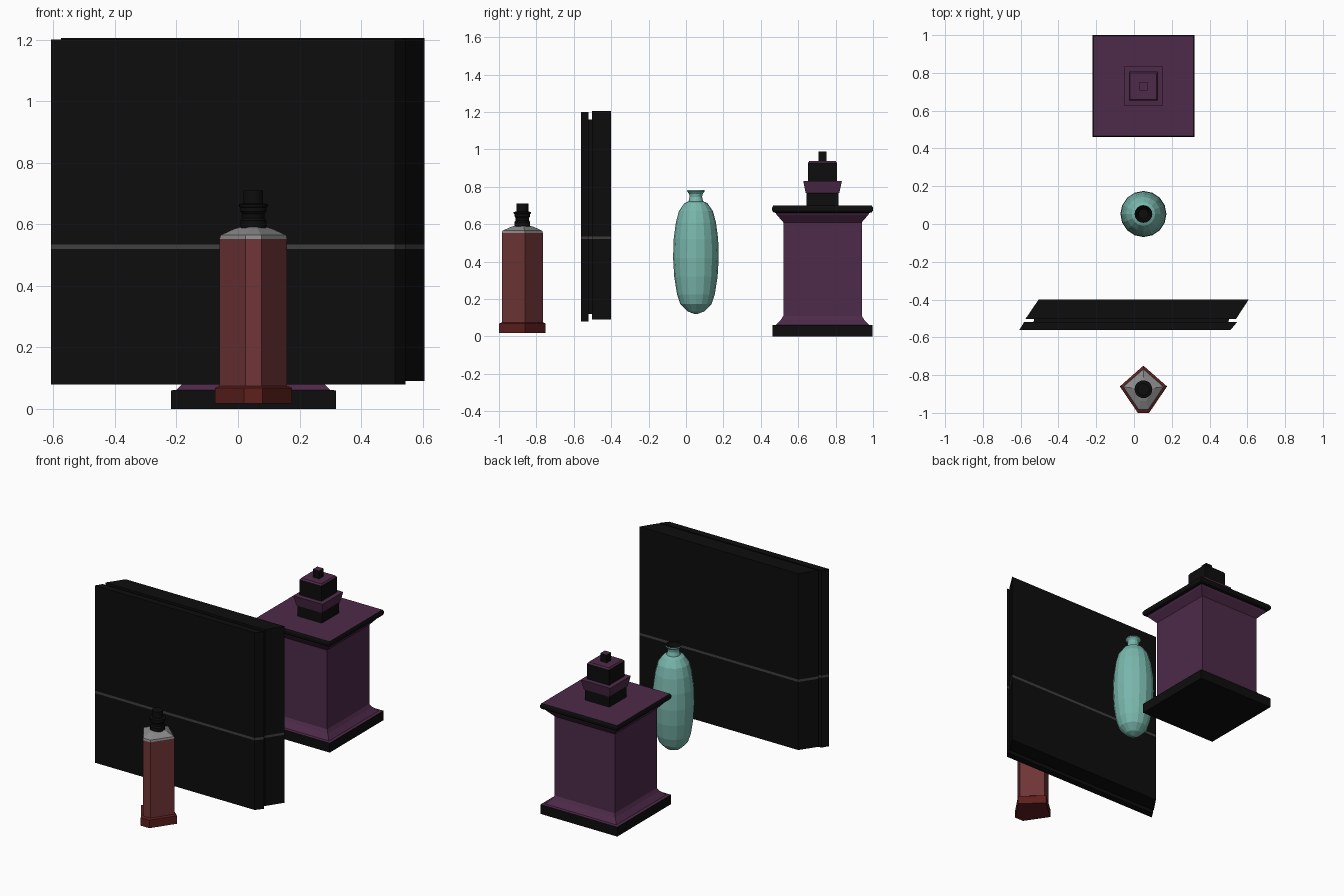
import bpy, bmesh, math

if "Cube" in bpy.data.objects:
    bpy.data.objects.remove(bpy.data.objects["Cube"])


def make_mat(name, r, g, b):
    m = bpy.data.materials.new(name)
    m.diffuse_color = (r, g, b, 1)
    m.use_nodes = True
    m.node_tree.nodes["Principled BSDF"].inputs["Base Color"].default_value = m.diffuse_color
    return m


BLACK = make_mat("black", .004, .004, .004)
PURPLE = make_mat("purple", .075, .023, .066)
TEAL = make_mat("teal", .19, .47, .41)
RED = make_mat("red", .16, .035, .038)
DARK_RED = make_mat("dark_red", .11, .014, .012)
GREY = make_mat("grey", .25, .25, .25)
STRIPE = make_mat("stripe_grey", .05, .05, .05)


def loft(name, outline, rings, at=(0, 0)):
    """Stack scaled copies of an outline; each ring is (scale, z, material above it)."""
    mats = list(dict.fromkeys(r[2] for r in rings))
    bm = bmesh.new()
    rows = [[bm.verts.new((at[0] + x * s, at[1] + y * s, z)) for x, y in outline]
            for s, z, _ in rings]
    n = len(outline)
    for k in range(len(rows) - 1):
        for i in range(n):
            j = (i + 1) % n
            f = bm.faces.new((rows[k][i], rows[k][j], rows[k + 1][j], rows[k + 1][i]))
            f.material_index = mats.index(rings[k][2])
    bm.faces.new(rows[0][::-1]).material_index = mats.index(rings[0][2])
    bm.faces.new(rows[-1]).material_index = mats.index(rings[-1][2])
    bmesh.ops.recalc_face_normals(bm, faces=bm.faces)
    me = bpy.data.meshes.new(name)
    bm.to_mesh(me)
    bm.free()
    for m in mats:
        me.materials.append(m)
    ob = bpy.data.objects.new(name, me)
    bpy.context.collection.objects.link(ob)
    return ob


def circle(n):
    return [(math.cos(2 * math.pi * i / n), math.sin(2 * math.pi * i / n)) for i in range(n)]


SQUARE = [(-1, -1), (1, -1), (1, 1), (-1, 1)]

# Square bottle with flared plinth and lid
loft("square_bottle_body", SQUARE, [
    (.268, 0, BLACK), (.268, .06, PURPLE), (.25, .062, PURPLE), (.222, .09, PURPLE),
    (.21, .11, PURPLE), (.21, .61, PURPLE), (.245, .65, PURPLE), (.25, .66, BLACK),
    (.264, .664, BLACK), (.27, .674, BLACK), (.27, .688, BLACK), (.264, .699, PURPLE)],
    (.05, .73))
# Stepped square stopper
loft("square_bottle_stopper", SQUARE, [
    (.085, .69, BLACK), (.085, .765, PURPLE), (.09, .767, PURPLE), (.103, .83, PURPLE),
    (.077, .832, BLACK), (.077, .928, PURPLE), (.07, .938, PURPLE),
    (.022, .938, BLACK), (.022, .988, PURPLE)], (.05, .73))

# Rounded teal vase with a dark open mouth
loft("round_vase", circle(16), [
    (.008, .12, TEAL), (.045, .134, TEAL), (.083, .172, TEAL), (.101, .225, TEAL),
    (.116, .32, TEAL), (.122, .42, TEAL), (.119, .52, TEAL), (.107, .61, TEAL),
    (.091, .67, TEAL), (.062, .712, TEAL), (.04, .722, TEAL), (.033, .745, TEAL),
    (.036, .762, TEAL), (.047, .775, TEAL), (.046, .783, BLACK), (.04, .78, BLACK),
    (.026, .745, BLACK)], (.05, .053))


# Slanted slab bottle: two slabs joined by a recessed core, with a stripe around
def slab(name, outline, z0, z1):
    loft(name, outline, [(1, z0, BLACK), (1, .52, STRIPE), (1, .535, BLACK), (1, z1, BLACK)])


slab("slab_back", [(-.575, -.503), (.54, -.503), (.607, -.4), (-.505, -.4)], .09, 1.205)
slab("slab_front", [(-.608, -.562), (.51, -.562), (.545, -.52), (-.582, -.52)], .08, 1.2)
slab("slab_core", [(-.535, -.53), (.497, -.53), (.507, -.49), (-.525, -.49)], .12, 1.16)

# Five-sided red bottle: plinth, body, grey shoulder
FIVE = [(-.03, -.125), (.03, -.125), (.125, .015), (0, .125), (-.125, .015)]
RED_AT = (.05, -.875)
loft("five_sided_base", FIVE, [(1, .017, DARK_RED), (1, .068, DARK_RED), (.9, .074, DARK_RED)], RED_AT)
loft("five_sided_body", FIVE, [(.88, .06, RED), (.88, .553, RED)], RED_AT)
loft("five_sided_shoulder", FIVE, [
    (.88, .553, GREY), (.85, .565, GREY), (.5, .585, GREY), (.35, .591, GREY)], RED_AT)
# Turned black cap
loft("five_sided_cap", circle(20), [
    (.042, .58, BLACK), (.042, .612, BLACK), (.036, .62, BLACK), (.036, .634, BLACK),
    (.042, .642, BLACK), (.042, .655, BLACK), (.047, .657, BLACK), (.047, .665, BLACK),
    (.032, .668, BLACK), (.032, .71, BLACK)], RED_AT)
